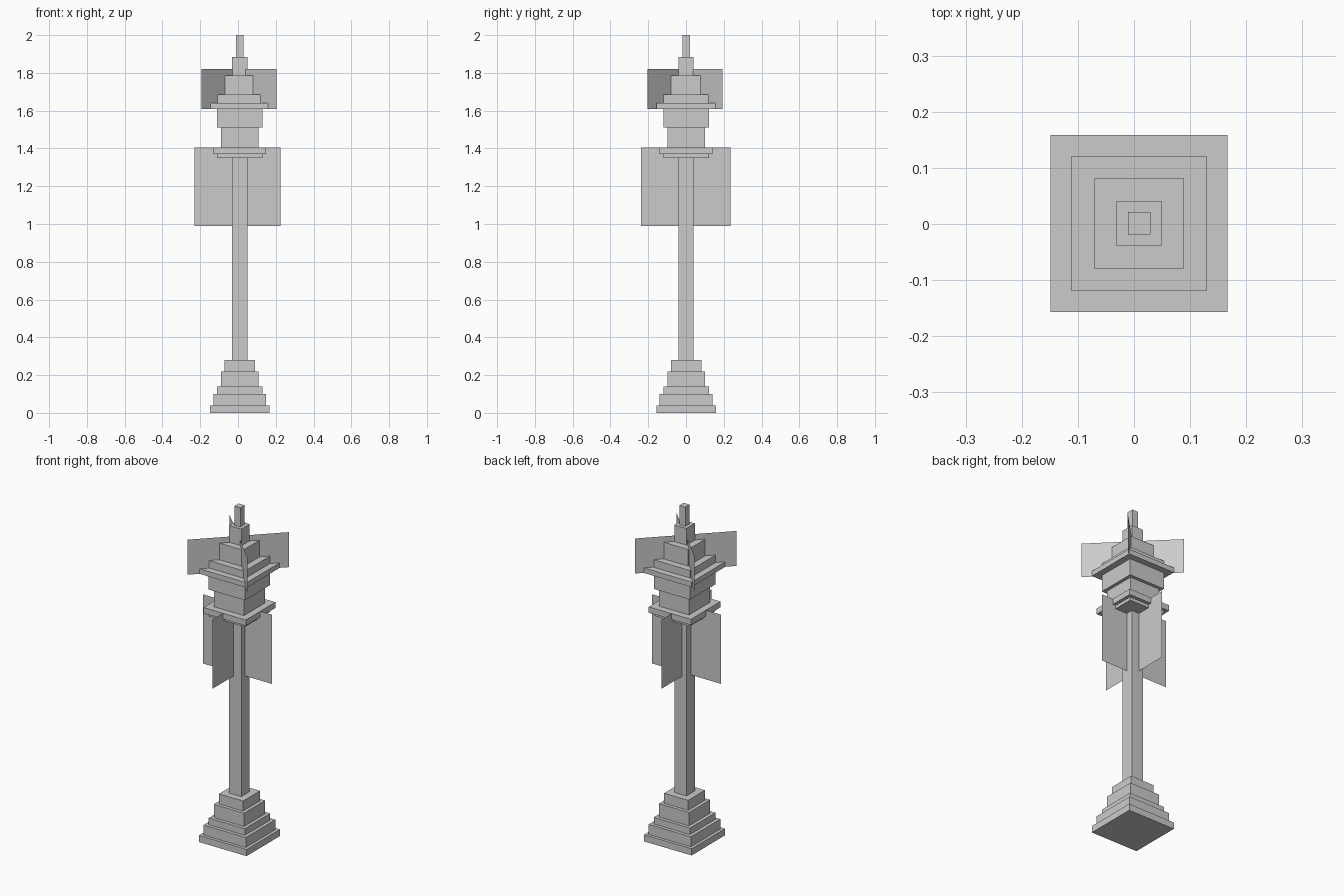
import bpy
import math

default = bpy.data.objects.get("Cube")
if default:
    bpy.data.objects.remove(default, do_unlink=True)

stone = bpy.data.materials.new("plain grey")
stone.use_nodes = True
grey = (0.6, 0.6, 0.6, 1.0)
stone.diffuse_color = grey
stone.node_tree.nodes["Principled BSDF"].inputs["Base Color"].default_value = grey

CX, CY = 0.009, 0.001  # axis of the column


def block(name, half, z0, z1):
    """Square block centred on the column axis."""
    bpy.ops.mesh.primitive_cube_add(size=1, location=(CX, CY, (z0 + z1) / 2))
    ob = bpy.context.object
    ob.name = name
    ob.scale = (half * 2, half * 2, z1 - z0)
    ob.data.materials.append(stone)


def panel(name, half, z0, z1, angle, x, y):
    """Upright sheet without thickness, turned about the vertical."""
    c, s = math.cos(angle) * half, math.sin(angle) * half
    verts = [(x - c, y - s, z0), (x + c, y + s, z0),
             (x + c, y + s, z1), (x - c, y - s, z1)]
    mesh = bpy.data.meshes.new(name)
    mesh.from_pydata(verts, [], [(0, 1, 2, 3)])
    mesh.materials.append(stone)
    bpy.context.collection.objects.link(bpy.data.objects.new(name, mesh))


# Stacked blocks from the ground up: name, half width, top height
stack = [
    ("base_plinth", 0.158, 0.04),
    ("base_step_lower", 0.14, 0.10),
    ("base_step_middle", 0.12, 0.14),
    ("base_step_upper", 0.10, 0.22),
    ("base_neck", 0.08, 0.28),
    ("post", 0.04, 1.35),
    ("collar_lower", 0.12, 1.37),
    ("collar_upper", 0.14, 1.405),
    ("lantern_lower", 0.10, 1.51),
    ("lantern_upper", 0.12, 1.61),
    ("roof_eave", 0.158, 1.64),
    ("roof_step_lower", 0.12, 1.685),
    ("roof_step_upper", 0.08, 1.785),
    ("spire", 0.04, 1.885),
    ("finial", 0.02, 2.0),
]
bottom = 0.0
for name, half, top in stack:
    block(name, half, bottom, top)
    bottom = top

# Crossed banners below the collar
panel("banner_across", 0.228, 0.99, 1.405, 0, -0.002, -0.002)
panel("banner_along", 0.237, 0.99, 1.405, math.pi / 2, -0.002, -0.002)

# Crossed diagonal sheets on the roof
for name, angle in (("roof_sheet_a", math.pi / 4), ("roof_sheet_b", -math.pi / 4)):
    panel(name, 0.28, 1.61, 1.82, angle, 0.006, -0.005)
